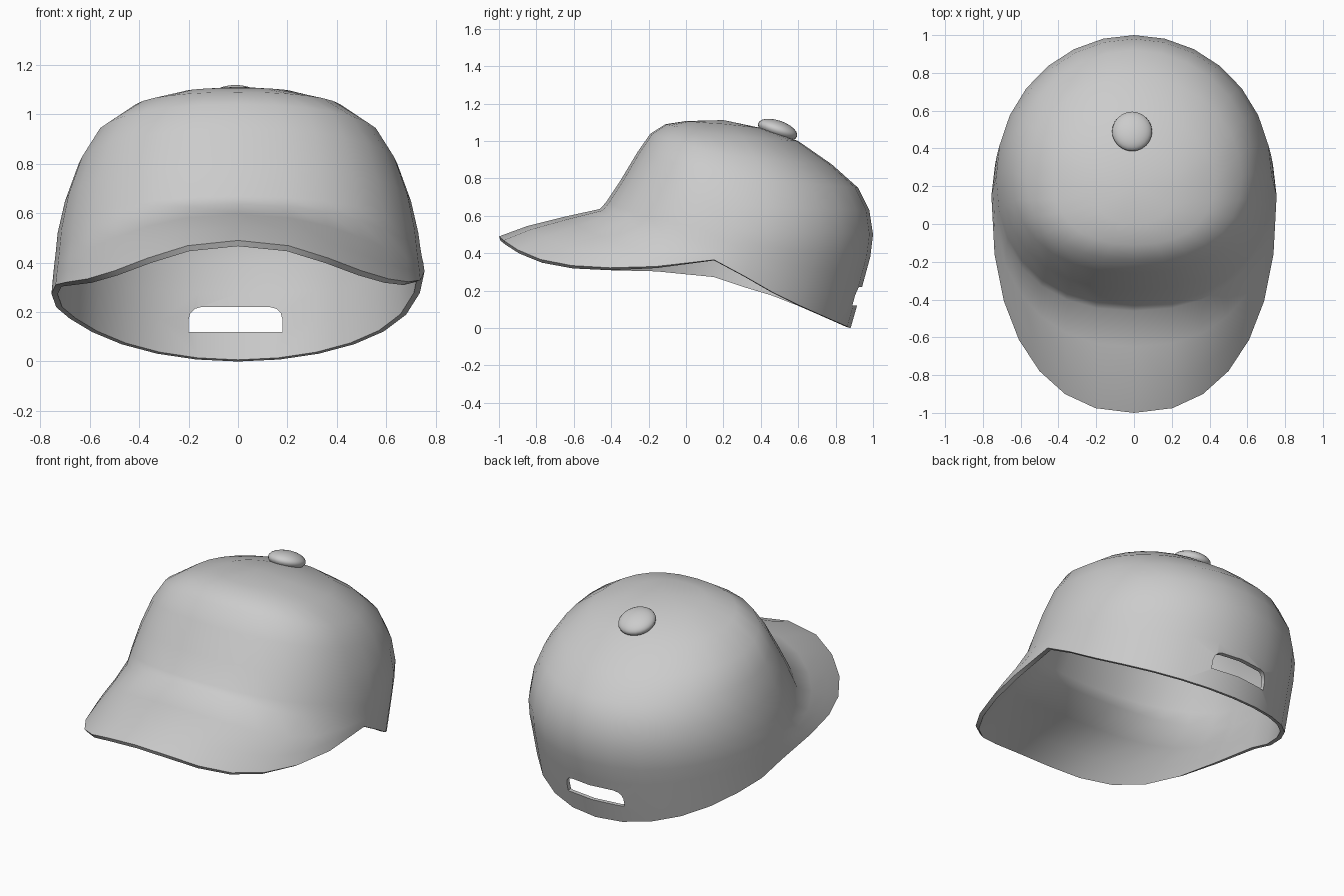
import bpy, bmesh, math

if "Cube" in bpy.data.objects:
    bpy.data.objects.remove(bpy.data.objects["Cube"], do_unlink=True)

SIDES = 28

grey = bpy.data.materials.new("light_grey")
grey.use_nodes = True
grey.diffuse_color = (0.6, 0.6, 0.6, 1)
grey.node_tree.nodes["Principled BSDF"].inputs["Base Color"].default_value = (0.6, 0.6, 0.6, 1)


def make_object(name, bm):
    mesh = bpy.data.meshes.new(name)
    bm.to_mesh(mesh)
    bm.free()
    mesh.materials.append(grey)
    obj = bpy.data.objects.new(name, mesh)
    bpy.context.collection.objects.link(obj)
    return obj


def activate(obj):
    bpy.ops.object.select_all(action="DESELECT")
    obj.select_set(True)
    bpy.context.view_layer.objects.active = obj


def ring_points(front, back, side, droop, skew):
    """Oval through a front (y, z), a back (y, z) and side (x, y, z) points."""
    width, ys, zs = side
    for i in range(SIDES):
        t = 2 * math.pi * i / SIDES
        c, s = math.cos(t), math.sin(t)
        (ye, ze), n, q = (front, 2.3, droop) if c > 0 else (back, 2.0, 1)
        f = abs(c) ** (2 / n)
        x = math.copysign(width * abs(s) ** (2 / n), s)
        y = ys + (ye - ys) * f
        z = zs + (ze - zs) * f ** q
        z += skew * x / width * math.exp(-((y - ys) / 0.25) ** 2)
        yield (x, y, z)


# Crown and brim: one shell lofted from the top down to the rim
rings = [
    # front (y, z), back (y, z), side (x, y, z), droop, skew
    ((0.00, 1.107), (0.40, 1.07), (0.22, 0.20, 1.092), 1.2, 0),
    ((-0.11, 1.09), (0.60, 1.00), (0.42, 0.22, 1.03), 1.2, 0),
    ((-0.19, 1.04), (0.78, 0.875), (0.57, 0.25, 0.92), 1.2, 0),
    ((-0.26, 0.94), (0.92, 0.75), (0.645, 0.27, 0.80), 1.2, 0),
    ((-0.35, 0.79), (0.98, 0.63), (0.70, 0.27, 0.65), 1.2, 0),
    ((-0.43, 0.67), (1.00, 0.50), (0.73, 0.25, 0.52), 1.6, 0),
    ((-0.46, 0.637), (0.985, 0.38), (0.738, 0.22, 0.45), 2, 0.01),
    ((-0.65, 0.595), (0.955, 0.27), (0.745, 0.19, 0.40), 3, 0.02),
    ((-0.85, 0.545), (0.92, 0.14), (0.75, 0.17, 0.365), 4.5, 0.035),
    ((-1.00, 0.49), (0.88, 0.00), (0.755, 0.15, 0.32), 6, 0.045),
]
bm = bmesh.new()
pole = bm.verts.new((0, 0.2, 1.112))
loops = [[bm.verts.new(p) for p in ring_points(*r)] for r in rings]
for j in range(SIDES):
    k = (j + 1) % SIDES
    bm.faces.new((pole, loops[0][j], loops[0][k]))
    for up, low in zip(loops, loops[1:]):
        bm.faces.new((up[j], low[j], low[k], up[k]))
cap = make_object("cap_shell", bm)
thick = cap.modifiers.new("thickness", "SOLIDIFY")
thick.thickness = 0.025
thick.offset = -1

# Rear adjustment opening: arched prism cut through the back
bm = bmesh.new()
outline = [(-0.2, 0.12), (0.18, 0.12)]
for cx, start in ((0.13, 0), (-0.15, 90)):
    for step in range(4):
        a = math.radians(start + step * 30)
        outline.append((cx + 0.05 * math.cos(a), 0.17 + 0.05 * math.sin(a)))
face = bm.faces.new([bm.verts.new((x, 0.7, z)) for x, z in outline])
out = bmesh.ops.extrude_face_region(bm, geom=[face])
moved = [v for v in out["geom"] if isinstance(v, bmesh.types.BMVert)]
bmesh.ops.translate(bm, verts=moved, vec=(0, 0.5, 0))
bmesh.ops.recalc_face_normals(bm, faces=bm.faces)
cutter = make_object("opening_cutter", bm)
cutter.hide_render = True
cut = cap.modifiers.new("opening", "BOOLEAN")
cut.operation = "DIFFERENCE"
cut.solver = "EXACT"
cut.object = cutter

activate(cap)
for name in ("thickness", "opening"):
    bpy.ops.object.modifier_apply(modifier=name)
bpy.data.objects.remove(cutter, do_unlink=True)
activate(cap)
bpy.ops.object.shade_smooth_by_angle(angle=math.radians(50))

# Button on top, tilted with the crown
bm = bmesh.new()
bmesh.ops.create_uvsphere(bm, u_segments=24, v_segments=12, radius=1)
button = make_object("top_button", bm)
button.scale = (0.106, 0.11, 0.05)
button.rotation_euler = (-0.33, 0, 0)
button.location = (-0.01, 0.49, 1.06)
activate(button)
bpy.ops.object.shade_smooth()
